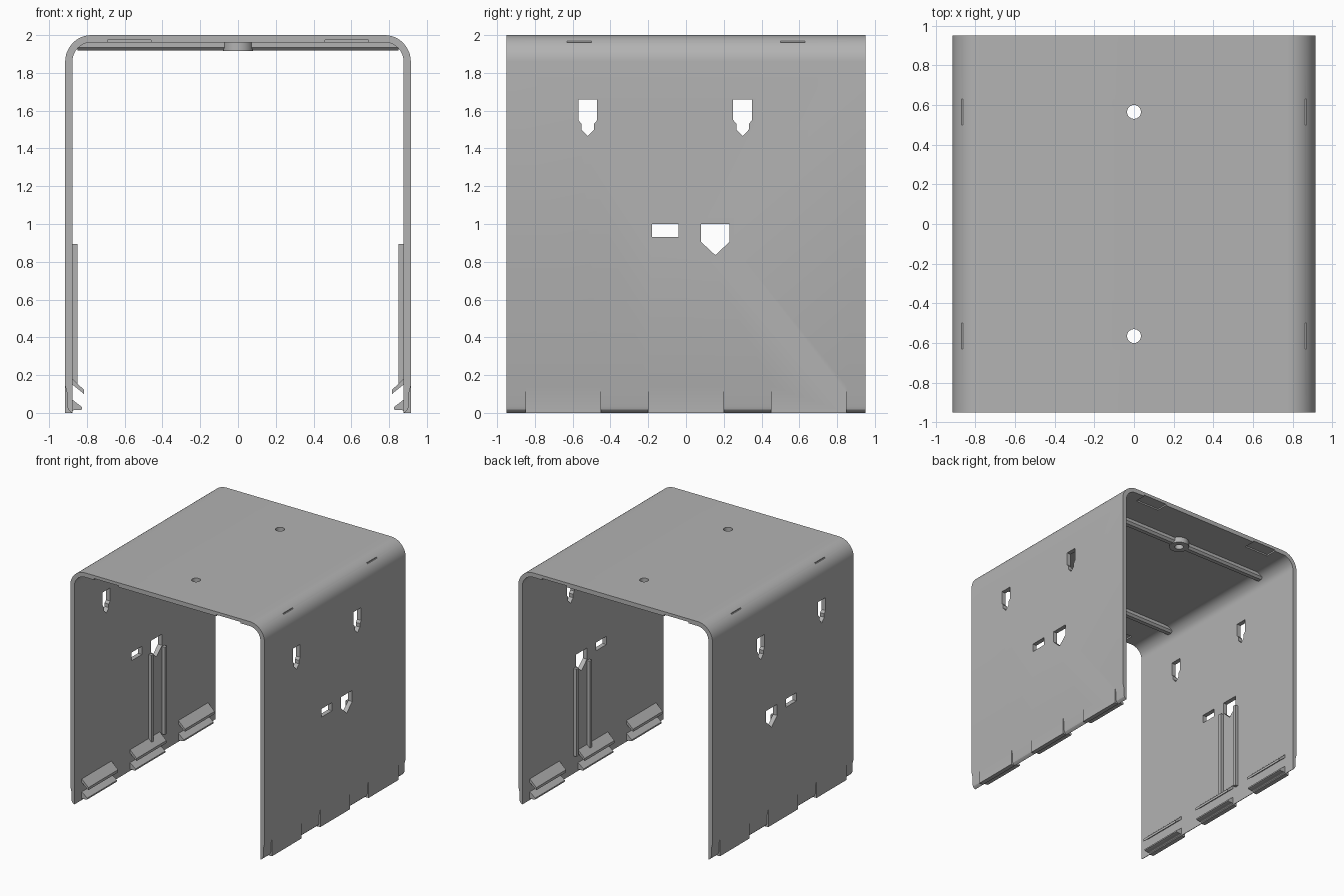
import bpy, bmesh, math

cube = bpy.data.objects.get("Cube")
if cube:
    bpy.data.objects.remove(cube, do_unlink=True)

GREY = (0.45, 0.45, 0.45, 1)
mat = bpy.data.materials.new("plain grey")
mat.use_nodes = True
mat.diffuse_color = GREY
mat.node_tree.nodes["Principled BSDF"].inputs["Base Color"].default_value = GREY


def add_prism(bm, pts, axis, a, b):
    """Extrude a 2D outline from a to b: axis x takes (y, z), y takes (x, z), z takes (x, y)."""
    place = {"x": lambda p, d: (d, p[0], p[1]),
             "y": lambda p, d: (p[0], d, p[1]),
             "z": lambda p, d: (p[0], p[1], d)}[axis]
    lo = [bm.verts.new(place(p, a)) for p in pts]
    hi = [bm.verts.new(place(p, b)) for p in pts]
    bm.faces.new(lo)
    bm.faces.new(hi[::-1])
    for i in range(len(pts)):
        j = (i + 1) % len(pts)
        bm.faces.new((lo[i], hi[i], hi[j], lo[j]))


def build(name, prisms):
    bm = bmesh.new()
    for p in prisms:
        add_prism(bm, *p)
    bmesh.ops.recalc_face_normals(bm, faces=bm.faces)
    mesh = bpy.data.meshes.new(name)
    bm.to_mesh(mesh)
    bm.free()
    mesh.materials.append(mat)
    obj = bpy.data.objects.new(name, mesh)
    bpy.context.collection.objects.link(obj)
    return obj


def activate(obj):
    bpy.ops.object.select_all(action="DESELECT")
    obj.select_set(True)
    bpy.context.view_layer.objects.active = obj


def cut(obj, prisms):
    cutter = build("cutter", prisms)
    cutter.hide_render = True
    mod = obj.modifiers.new("cut", "BOOLEAN")
    mod.operation, mod.solver, mod.object = "DIFFERENCE", "EXACT", cutter
    activate(obj)
    bpy.ops.object.modifier_apply(modifier="cut")
    bpy.data.objects.remove(cutter, do_unlink=True)


def smooth(obj):
    activate(obj)
    bpy.ops.object.shade_smooth_by_angle(angle=math.radians(25))


def mirror_x(pts):
    return [(-x, z) for x, z in pts]


def rect(a, b, c, d):
    return [(a, c), (b, c), (b, d), (a, d)]


def circle(x, y, r, n=32):
    return [(x + r * math.cos(2 * math.pi * i / n),
             y + r * math.sin(2 * math.pi * i / n)) for i in range(n)]


W, D, T, R = 0.915, 0.95, 0.038, 0.14


def arch(w, top, r, n=12):
    """Right foot, over the rounded top, to the left foot."""
    arc = [(w - r + r * math.cos(i * math.pi / 2 / n),
            top - r + r * math.sin(i * math.pi / 2 / n)) for i in range(n + 1)]
    half = [(w, 0)] + arc
    return half + mirror_x(half)[::-1]


# Bent cover shell
cover = build("cover_shell",
              [(arch(W, 2, R) + arch(W - T, 2 - T, R - T)[::-1], "y", -D, D)])

# Holes through both side walls
holes = [rect(-0.18, -0.04, 0.93, 1.0),
         [(0.08, 1.0), (0.08, 0.905), (0.155, 0.835), (0.23, 0.905), (0.23, 1.0)]]
for y in (-0.52, 0.30):
    half = [(0.05, 1.66), (0.05, 1.55), (0.033, 1.53), (0.033, 1.50)]
    holes.append([(y + a, z) for a, z in half] + [(y, 1.465)]
                 + [(y - a, z) for a, z in half[::-1]])
cut(cover, [(h, "x", -1.2, 1.2) for h in holes])

# Screw holes
RIB_Y = 0.565
screws = [(circle(0, s * RIB_Y, 0.035), "z", 1.8, 2.1) for s in (-1, 1)]
cut(cover, screws)

# Outer relief between the clips, with a rounded lower lip
relief = [(0.95, 0.15), (0.915, 0.145), (0.904, 0.10), (0.904, 0.035),
          (0.899, 0.018), (0.889, 0.007), (0.877, 0), (0.877, -0.03), (0.95, -0.03)]
spans = [(-1, -0.85), (-0.45, -0.2), (0.2, 0.45), (0.85, 1)]
cut(cover, [(p, "y", a, b) for p in (relief, mirror_x(relief)) for a, b in spans])

# Small notches on the rounded shoulders
notch = rect(0.862, 0.95, 1.962, 2.05)
cut(cover, [(p, "y", a, a + 0.13) for p in (notch, mirror_x(notch)) for a in (-0.63, 0.5)])

# Shallow pockets under the roof at both open ends
cut(cover, [(rect(x, x + 0.23, y, y + 0.15), "z", 1.9, 1.974)
            for x in (-0.69, 0.46) for y in (-1, 0.85)])
smooth(cover)

# Roof ribs with screw bosses
for name, s in (("front", -1), ("back", 1)):
    y = s * RIB_Y
    section = [(y - 0.035, 1.97), (y - 0.035, 1.935), (y - 0.018, 1.918),
               (y + 0.018, 1.918), (y + 0.035, 1.935), (y + 0.035, 1.97)]
    rib = build(name + "_rib", [(section, "x", -0.85, 0.85)])
    boss = build(name + "_screw_boss", [(circle(0, y, 0.08), "z", 1.916, 1.97)])
    for part in (rib, boss):
        cut(part, screws)
    smooth(boss)

# Inner wall details on both sides
upper = [(0.885, 0.19), (0.877, 0.18), (0.815, 0.122), (0.815, 0.10), (0.877, 0.15), (0.885, 0.155)]
lower = [(0.885, 0.075), (0.877, 0.07), (0.835, 0.038), (0.825, 0.03), (0.825, 0.018),
         (0.84, 0.014), (0.87, 0.014), (0.885, 0.004)]
for side, flip in (("left", lambda p: p), ("right", mirror_x)):
    for place, y in (("front", -0.65), ("middle", 0), ("back", 0.65)):
        build(f"{side}_{place}_clip",
              [(flip(p), "y", y - 0.2, y + 0.2) for p in (upper, lower)])
    build(side + "_guide_rails",
          [(flip(rect(0.85, 0.885, 0.15, 0.895)), "y", y, y + 0.03) for y in (0.05, 0.23)])
